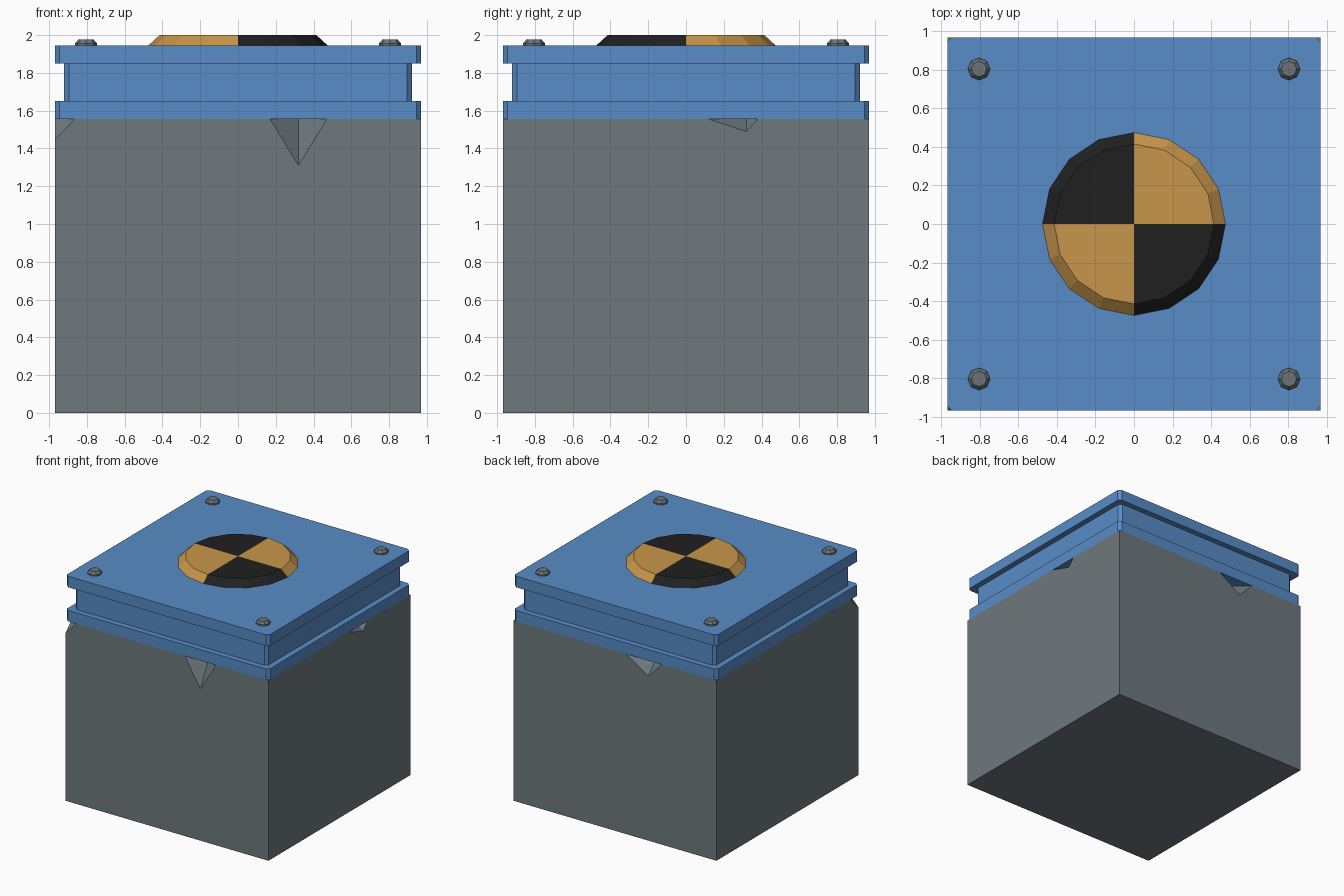
import bpy, bmesh
from mathutils import Vector

if "Cube" in bpy.data.objects:
    bpy.data.objects.remove(bpy.data.objects["Cube"])


def material(name, rgb):
    m = bpy.data.materials.new(name)
    m.diffuse_color = (*rgb, 1)
    m.use_nodes = True
    m.node_tree.nodes["Principled BSDF"].inputs["Base Color"].default_value = m.diffuse_color
    return m


BLUE = material("blue_paint", (0.098, 0.262, 0.565))
GREY = material("concrete_grey", (0.156, 0.190, 0.205))
STEEL = material("bolt_grey", (0.150, 0.175, 0.190))
ORANGE = material("orange", (0.58, 0.305, 0.07))
BLACK = material("black", (0.0144, 0.0144, 0.0144))
H, TOP = 0.97, 1.555


def finish(bm, name, *mats):
    bmesh.ops.recalc_face_normals(bm, faces=bm.faces)
    me = bpy.data.meshes.new(name)
    bm.to_mesh(me)
    bm.free()
    for m in mats:
        me.materials.append(m)
    ob = bpy.data.objects.new(name, me)
    bpy.context.collection.objects.link(ob)
    return ob


def slab(name, half, z0, z1, mat, chamfer=0.0):
    bm = bmesh.new()
    bmesh.ops.create_cube(bm, size=1)
    for v in bm.verts:
        v.co = (v.co.x * 2 * half, v.co.y * 2 * half, z1 if v.co.z > 0 else z0)
    if chamfer:
        upright = [e for e in bm.edges
                   if abs(e.verts[0].co.z - e.verts[1].co.z) > 1e-4]
        bmesh.ops.bevel(bm, geom=upright, offset=chamfer, segments=1,
                        affect='EDGES', profile=0.5)
    return finish(bm, name, mat)


def frustum(bm, r0, r1, z0, z1, sides):
    res = bmesh.ops.create_cone(bm, cap_ends=True, cap_tris=True, segments=sides,
                                radius1=r0, radius2=r1, depth=z1 - z0)
    bmesh.ops.translate(bm, verts=res["verts"], vec=(0, 0, (z0 + z1) / 2))
    return res["verts"]


def cut(ob, pts):
    """Subtract the convex hull of pts from ob."""
    bm = bmesh.new()
    for p in pts:
        bm.verts.new(p)
    bmesh.ops.convex_hull(bm, input=bm.verts)
    c = finish(bm, "chip_cutter", GREY)
    c.hide_render = True
    mod = ob.modifiers.new("chip", 'BOOLEAN')
    mod.operation, mod.solver, mod.object = 'DIFFERENCE', 'EXACT', c
    bpy.context.view_layer.objects.active = ob
    bpy.ops.object.modifier_apply(modifier=mod.name)
    bpy.data.objects.remove(c)


def edge_chip(ob, a, b, apex, inner):
    i = Vector(inner)
    A, B, P = (i + (Vector(p) - i) * 1.5 for p in (a, b, apex))
    up = Vector((0, 0, 0.1))
    cut(ob, [i, A, B, P, i + up, A + up, B + up])


# Concrete block with chipped upper edges
block = slab("block", H, 0, TOP, GREY)
edge_chip(block, (0.17, -H, TOP), (0.47, -H, TOP), (0.32, -H, 1.31), (0.32, -H + 0.13, TOP))
edge_chip(block, (H, 0.12, TOP), (H, 0.38, TOP), (H, 0.32, 1.49), (H - 0.11, 0.32, TOP))
edge_chip(block, (-0.11, H, TOP), (-0.45, H, TOP), (-0.32, H, 1.42), (-0.32, H - 0.12, TOP))
tri = [Vector(p) for p in ((-0.865, -H, TOP), (-H, -0.86, TOP), (-H, -H, 1.445))]
mid = sum(tri, Vector()) / 3
cut(block, [mid + (p - mid) * 3 for p in tri] + [Vector((-H - 0.1, -H - 0.1, TOP + 0.1))])

# Blue cap: two flanges and a recessed band
slab("lower_flange", H, TOP, 1.65, BLUE, 0.025)
slab("recessed_band", 0.92, 1.65, 1.85, BLUE, 0.025)
slab("upper_flange", H, 1.85, 1.945, BLUE, 0.025)

# Quartered target disc
bm = bmesh.new()
frustum(bm, 0.475, 0.415, 1.945, 2.0, 16)
for f in bm.faces:
    c = f.calc_center_median()
    f.material_index = 0 if c.x * c.y > 0 else 1
finish(bm, "target_disc", ORANGE, BLACK)

# Corner bolts
bm = bmesh.new()
for sx in (-1, 1):
    for sy in (-1, 1):
        vs = frustum(bm, 0.058, 0.058, 1.94, 1.956, 8)
        vs = vs + frustum(bm, 0.058, 0.04, 1.956, 1.977, 8)
        bmesh.ops.translate(bm, verts=vs, vec=(sx * 0.805, sy * 0.805, 0))
finish(bm, "corner_bolts", STEEL)
